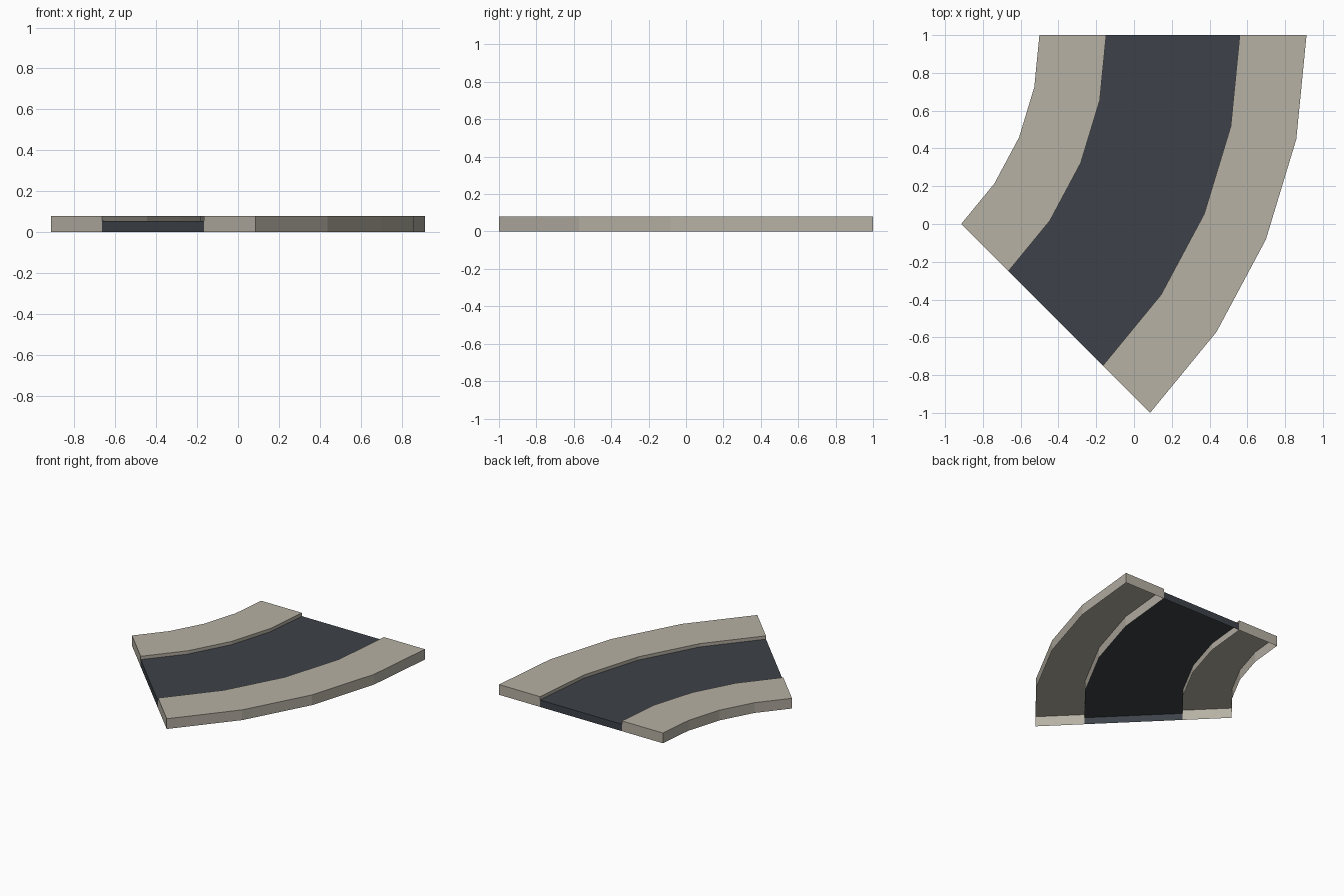
import bpy, bmesh
from math import sin, cos, pi, sqrt

if "Cube" in bpy.data.objects:
    bpy.data.objects.remove(bpy.data.objects["Cube"], do_unlink=True)

# Bend layout: a 45 degree arc in four straight steps
INNER = sqrt(2)
OUTER = 2 * INNER
QUARTER = (OUTER - INNER) / 4
CENTRE_X, CENTRE_Y = -1.915, 1.0
STEPS = 4
SWEEP = pi / 4


def make_material(name, colour):
    mat = bpy.data.materials.new(name)
    mat.use_nodes = True
    mat.diffuse_color = colour
    mat.node_tree.nodes["Principled BSDF"].inputs["Base Color"].default_value = colour
    return mat


def curved_strip(name, r0, r1, height, mat, side_walls):
    """Sweep a rectangle round the bend, leaving the underside open."""
    bm = bmesh.new()
    rings = []
    for i in range(STEPS + 1):
        a = -SWEEP * i / STEPS
        rings.append([bm.verts.new((CENTRE_X + r * cos(a), CENTRE_Y + r * sin(a), z))
                      for r, z in ((r0, 0), (r0, height), (r1, height), (r1, 0))])
    # Band order is inner wall, top, outer wall, underside
    bands = [[], [], [], []]
    for a, b in zip(rings, rings[1:]):
        for k in range(4):
            n = (k + 1) % 4
            bands[k].append(bm.faces.new((a[k], a[n], b[n], b[k])))
    bm.faces.new(rings[0])
    bm.faces.new(rings[-1])
    bmesh.ops.recalc_face_normals(bm, faces=bm.faces[:])
    unwanted = bands[3] if side_walls else bands[3] + bands[0] + bands[2]
    bmesh.ops.delete(bm, geom=unwanted, context='FACES')
    mesh = bpy.data.meshes.new(name)
    bm.to_mesh(mesh)
    bm.free()
    mesh.materials.append(mat)
    obj = bpy.data.objects.new(name, mesh)
    bpy.context.collection.objects.link(obj)
    return obj


stone = make_material("pale_stone", (0.47, 0.438, 0.372, 1))
asphalt = make_material("dark_asphalt", (0.047, 0.055, 0.067, 1))

# Raised pavements on both sides, with the lower road between them
curved_strip("inner_pavement", INNER, INNER + QUARTER, 0.08, stone, True)
curved_strip("outer_pavement", OUTER - QUARTER, OUTER, 0.08, stone, True)
curved_strip("road", INNER + QUARTER, OUTER - QUARTER, 0.054, asphalt, False)
